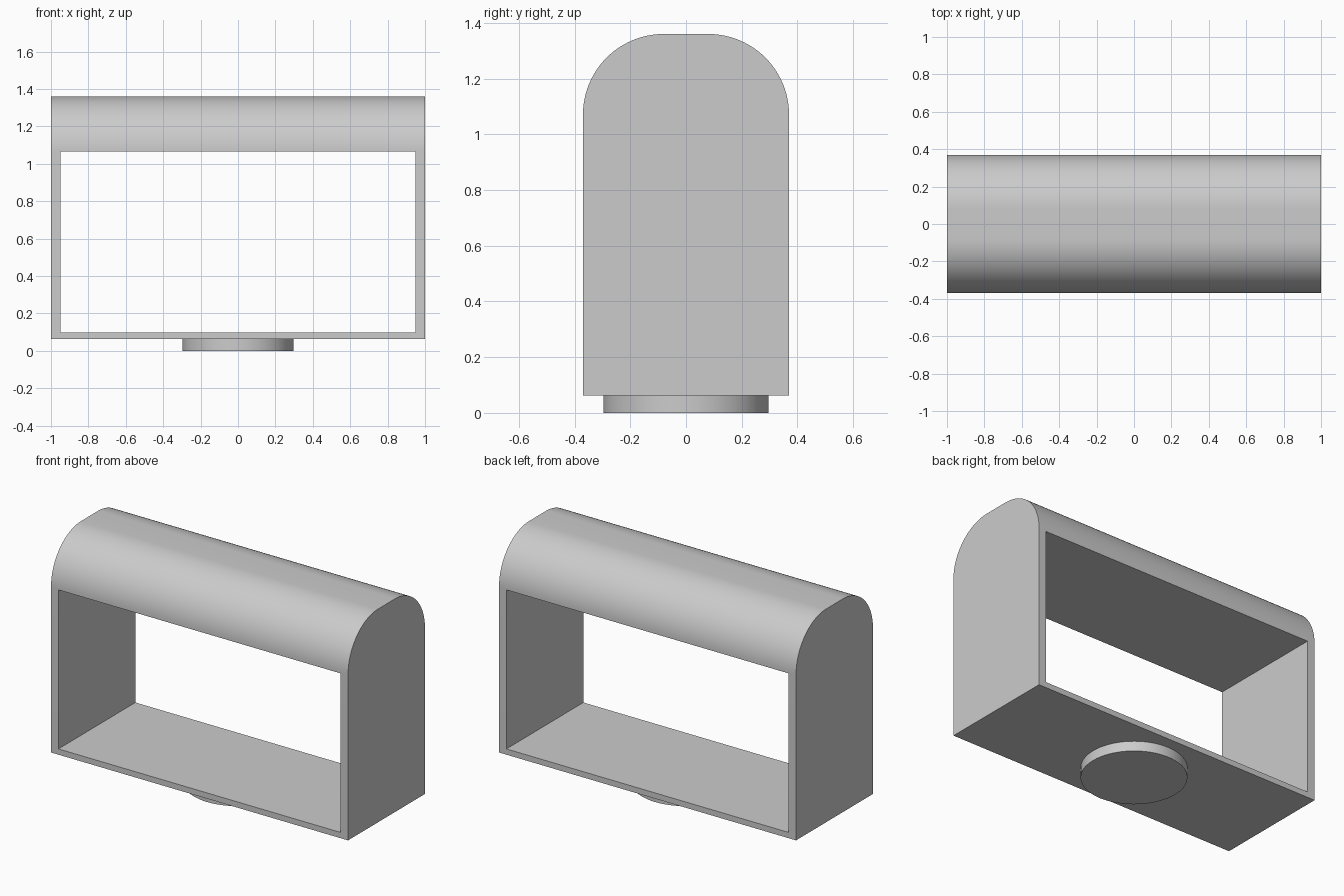
import bpy, bmesh, math

cube = bpy.data.objects.get("Cube")
if cube:
    bpy.data.objects.remove(cube, do_unlink=True)

DEPTH = 0.37      # half depth of the body
WALL = 0.05       # end panel thickness
BOTTOM, TOP = 0.062, 1.36
ROUND = 0.29      # roof shoulder radius

grey = bpy.data.materials.new("plain grey")
grey.use_nodes = True
colour = (0.6, 0.6, 0.6, 1)
grey.diffuse_color = colour
grey.node_tree.nodes["Principled BSDF"].inputs["Base Color"].default_value = colour


def finish(obj, name):
    obj.name = name
    obj.data.materials.append(grey)
    bpy.ops.object.select_all(action='DESELECT')
    obj.select_set(True)
    bpy.context.view_layer.objects.active = obj
    bpy.ops.object.shade_smooth_by_angle(angle=math.radians(30))


def arch(low):
    """Cross-section with a flat bottom at low and two rounded shoulders."""
    pts = [(-DEPTH, low), (DEPTH, low)]
    for side, start in ((1, 0), (-1, 90)):
        for i in range(25):
            a = math.radians(start + 90 * i / 24)
            pts.append((side * (DEPTH - ROUND) + ROUND * math.cos(a),
                        TOP - ROUND + ROUND * math.sin(a)))
    return pts


def extrude_x(name, profile, x0, x1):
    bm = bmesh.new()
    face = bm.faces.new([bm.verts.new((x0, y, z)) for y, z in profile])
    ext = bmesh.ops.extrude_face_region(bm, geom=[face])
    moved = [v for v in ext["geom"] if isinstance(v, bmesh.types.BMVert)]
    bmesh.ops.translate(bm, verts=moved, vec=(x1 - x0, 0, 0))
    bmesh.ops.recalc_face_normals(bm, faces=bm.faces)
    mesh = bpy.data.meshes.new(name)
    bm.to_mesh(mesh)
    bm.free()
    obj = bpy.data.objects.new(name, mesh)
    bpy.context.collection.objects.link(obj)
    finish(obj, name)


# End panels
extrude_x("right_panel", arch(BOTTOM), -1, -1 + WALL)
extrude_x("left_panel", arch(BOTTOM), 1 - WALL, 1)

# Solid rounded roof and thin floor between the panels
extrude_x("roof", arch(1.065), -1 + WALL, 1 - WALL)
floor = [(-DEPTH, BOTTOM), (DEPTH, BOTTOM), (DEPTH, 0.097), (-DEPTH, 0.097)]
extrude_x("floor", floor, -1 + WALL, 1 - WALL)

# Round foot under the floor
bpy.ops.mesh.primitive_cylinder_add(vertices=64, radius=0.297, depth=BOTTOM,
                                    location=(0, 0, BOTTOM / 2))
finish(bpy.context.object, "round_foot")
